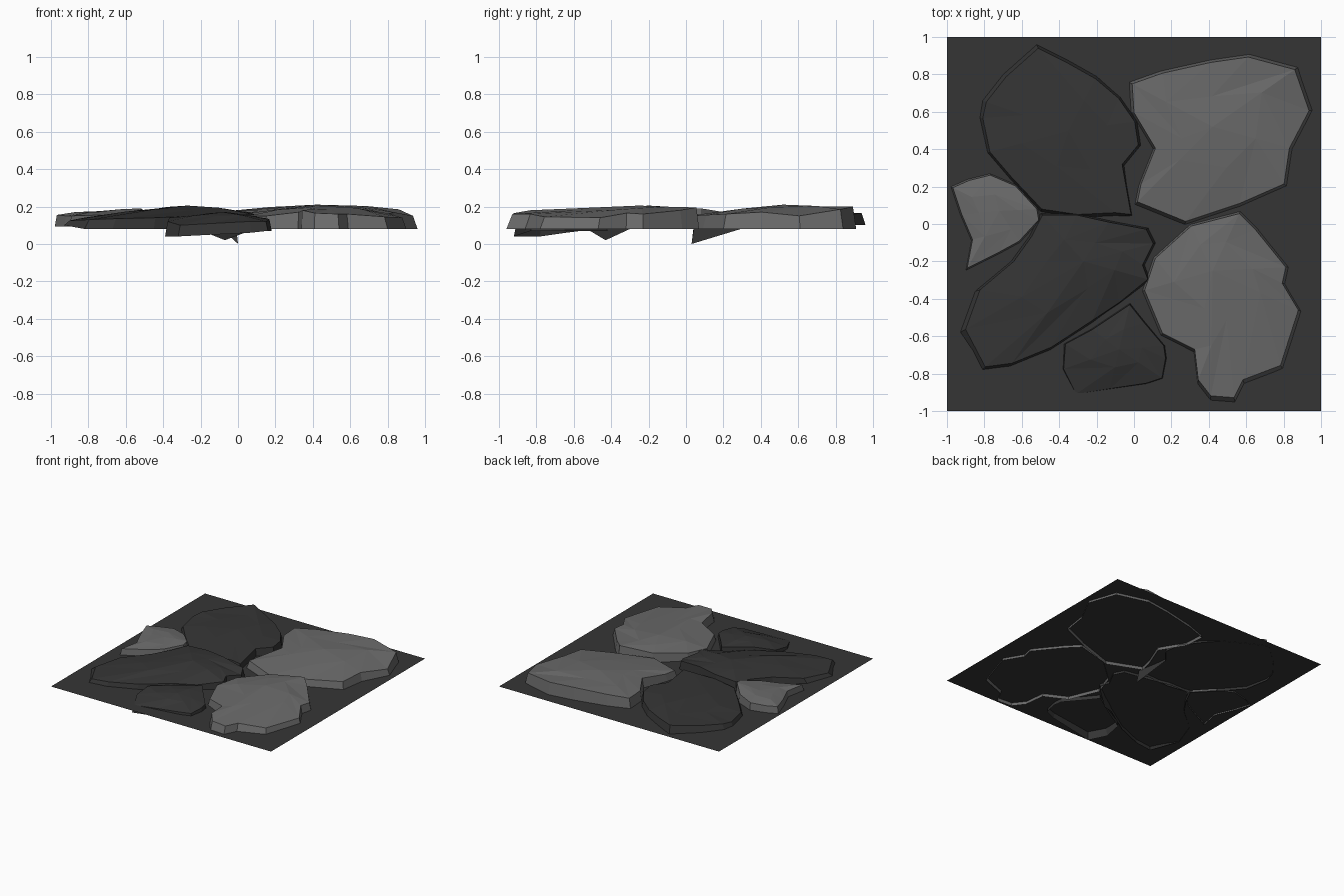
import bpy, bmesh, random
from mathutils import Vector

random.seed(4)


def flat_colour(name, v):
    m = bpy.data.materials.new(name)
    m.diffuse_color = (v, v, v, 1)
    return m


dark = flat_colour("dark slate", 0.036)
light = flat_colour("light grey stone", 0.145)


def finish(name, bm, mat):
    bmesh.ops.recalc_face_normals(bm, faces=bm.faces)
    for f in bm.faces:          # open shells: keep broad faces pointing up
        f.smooth = False
    me = bpy.data.meshes.new(name)
    bm.to_mesh(me)
    bm.free()
    me.materials.append(mat)
    ob = bpy.data.objects.new(name, me)
    bpy.context.collection.objects.link(ob)


def stone(name, mat, peak, outline, base=0.08):
    """Open-bottomed slab: outline points are (x, y, rim height, optional base height)."""
    bm = bmesh.new()
    c = Vector(peak)
    n = len(outline)
    low, rim, mid = [], [], []
    for i, p in enumerate(outline):
        v = Vector((p[0], p[1], p[2]))
        low.append(bm.verts.new((p[0], p[1], p[3] if len(p) > 3 else base)))
        rim.append(bm.verts.new(v.lerp(Vector((c.x, c.y, p[2])), 0.045)))
        if i % 2 == 0:
            q = v.lerp(c, random.uniform(0.42, 0.58))
            q.z = v.z * 0.35 + c.z * 0.65 + random.uniform(-0.006, 0.006)
            mid.append(bm.verts.new(q))
    top = bm.verts.new(c)
    m = len(mid)
    for i in range(n):
        j = (i + 1) % n
        bm.faces.new((low[i], low[j], rim[j], rim[i]))
        bm.faces.new((rim[i], rim[j], mid[i // 2]))
        if i % 2 or j == 0:     # step to the next inner corner
            bm.faces.new((rim[j], mid[((i // 2) + 1) % m], mid[i // 2]))
    for i in range(m):
        bm.faces.new((mid[i], mid[(i + 1) % m], top))
    finish(name, bm, mat)


# Flat ground sheet
bm = bmesh.new()
bm.faces.new([bm.verts.new(v) for v in
              ((-1, -1, .102), (1, -1, .102), (1, 1, .102), (-1, 1, .102))])
bm.normal_update()
finish("ground_sheet", bm, dark)

# Dark slabs
stone("back_left_slab", dark, (-.35, .5, .175), [
    (-.52, .96, .165, .10), (-.7, .8, .15, .10), (-.81, .66, .14, .10), (-.83, .57, .13, .09),
    (-.79, .38, .13), (-.67, .24, .13), (-.5, .06, .14), (-.3, .03, .15),
    (-.09, .04, .155), (0, .03, .15, 0), (-.05, .31, .16), (.04, .42, .155),
    (.02, .55, .155), (-.07, .68, .15), (-.2, .79, .15, .10), (-.36, .88, .155, .10)], .085)

stone("middle_slab", dark, (-.27, -.2, .205), [
    (-.5, .06, .175), (-.31, .06, .185), (-.13, .02, .19), (.08, -.02, .17),
    (.12, -.1, .15), (.06, -.22, .17), (.09, -.3, .16), (-.07, -.43, .14, .02),
    (-.22, -.53, .15), (-.45, -.68, .14), (-.67, -.77, .135), (-.82, -.79, .13),
    (-.93, -.58, .125, .10), (-.85, -.36, .14, .10), (-.66, -.2, .16, .09),
    (-.56, -.06, .17)])

stone("front_slab", dark, (-.08, -.67, .17), [
    (-.02, -.42, .155), (.06, -.52, .15), (.17, -.65, .135), (.18, -.72, .13, .07),
    (.16, -.83, .12, .07), (.07, -.86, .12, .06), (-.13, -.89, .11, .05),
    (-.32, -.92, .10, .04), (-.39, -.78, .12, .04), (-.38, -.64, .14, .06),
    (-.23, -.56, .155)], .07)

# Light slabs
stone("back_right_slab", light, (.42, .52, .21), [
    (-.03, .76, .18), (.14, .82, .19), (.41, .88, .2), (.62, .91, .2), (.88, .84, .185),
    (.96, .61, .15), (.85, .4, .17), (.82, .2, .16), (.57, .09, .155), (.27, -.01, .15),
    (0, .1, .16), (.02, .2, .16), (.1, .4, .18), (-.02, .6, .18)])

stone("front_right_slab", light, (.42, -.25, .205), [
    (.57, .07, .195), (.66, -.02, .18), (.83, -.23, .16), (.81, -.32, .165),
    (.9, -.47, .14), (.8, -.78, .145), (.59, -.86, .16), (.54, -.96, .16),
    (.41, -.95, .165), (.34, -.86, .18), (.32, -.69, .17), (.14, -.6, .15),
    (.04, -.36, .15), (.1, -.18, .16), (.3, 0, .175)])

stone("left_small_slab", light, (-.72, .07, .175), [
    (-.98, .2, .155), (-.89, .24, .155), (-.77, .27, .16), (-.63, .21, .17),
    (-.51, .08, .19), (-.5, .02, .185), (-.61, -.1, .165), (-.72, -.16, .155),
    (-.9, -.25, .15), (-.87, -.09, .15), (-.93, .05, .15)], .092)
